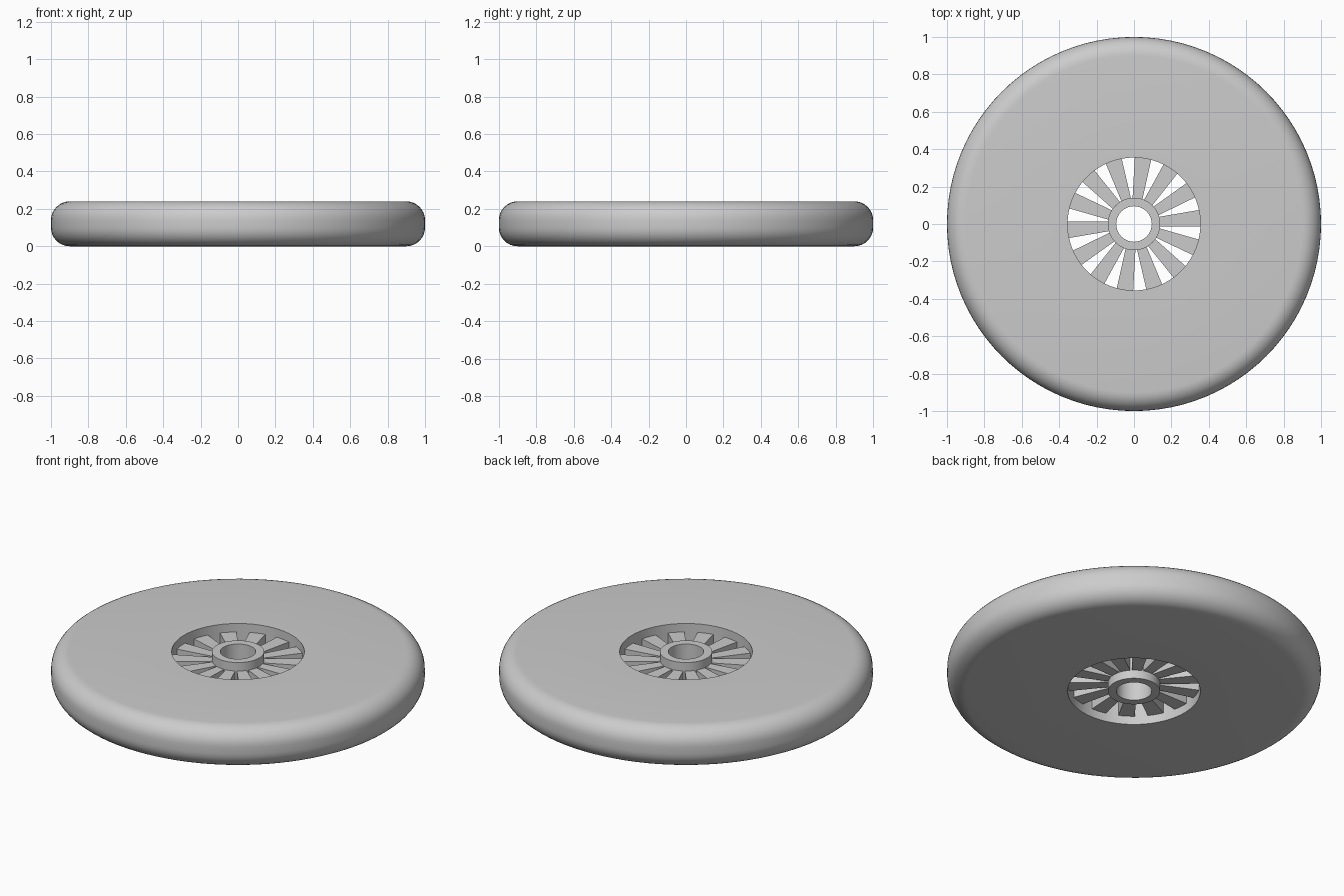
import bpy, math

cube = bpy.data.objects.get("Cube")
if cube:
    bpy.data.objects.remove(cube, do_unlink=True)

HEIGHT, SPOKES, SEGMENTS = 0.24, 14, 96

grey = bpy.data.materials.new("plain grey")
grey.use_nodes = True
colour = (0.6, 0.6, 0.6, 1)
grey.diffuse_color = colour
grey.node_tree.nodes["Principled BSDF"].inputs["Base Color"].default_value = colour


def make(name, verts, faces):
    mesh = bpy.data.meshes.new(name)
    mesh.from_pydata(verts, [], faces)
    mesh.materials.append(grey)
    obj = bpy.data.objects.new(name, mesh)
    bpy.context.collection.objects.link(obj)
    return obj


def lathe(name, profile):
    """Revolve a closed (radius, z) profile, listed anticlockwise, about z."""
    n = len(profile)
    verts = []
    for i in range(SEGMENTS):
        a = math.tau * i / SEGMENTS
        verts += [(r * math.cos(a), r * math.sin(a), z) for r, z in profile]
    faces = []
    for i in range(SEGMENTS):
        p, q = i * n, (i + 1) % SEGMENTS * n
        for j in range(n):
            k = (j + 1) % n
            faces.append((p + j, q + j, q + k, p + k))
    obj = make(name, verts, faces)
    bpy.ops.object.select_all(action='DESELECT')
    obj.select_set(True)
    bpy.context.view_layer.objects.active = obj
    bpy.ops.object.shade_smooth_by_angle(angle=math.radians(35))
    return obj


# Wheel body: thick disc with rounded outer edges and a wide centre hole
HOLE, FILLET = 0.355, 0.1
body = [(HOLE, HEIGHT), (HOLE, 0)]
for start, z in ((-90, FILLET), (0, HEIGHT - FILLET)):
    for s in range(9):
        a = math.radians(start + s * 90 / 8)
        body.append((1 - FILLET + FILLET * math.cos(a), z + FILLET * math.sin(a)))
lathe("wheel_body", body)

# Hub: bored ring flush with both sides of the body
lathe("hub", [(0.095, 0), (0.14, 0), (0.14, HEIGHT), (0.095, HEIGHT)])

# Spokes: tapered blocks, recessed from both sides
inner, outer, low, high = 0.13, 0.36, 0.05, 0.19
for i in range(SPOKES):
    a = math.radians(5) + math.tau * i / SPOKES
    c, s = math.cos(a), math.sin(a)
    outline = [(inner, -0.026), (outer, -0.045), (outer, 0.045), (inner, 0.026)]
    verts = [(x * c - y * s, x * s + y * c, z) for z in (low, high) for x, y in outline]
    faces = [(3, 2, 1, 0), (4, 5, 6, 7)]
    faces += [(j, (j + 1) % 4, (j + 1) % 4 + 4, j + 4) for j in range(4)]
    make(f"spoke_{i + 1}", verts, faces)
